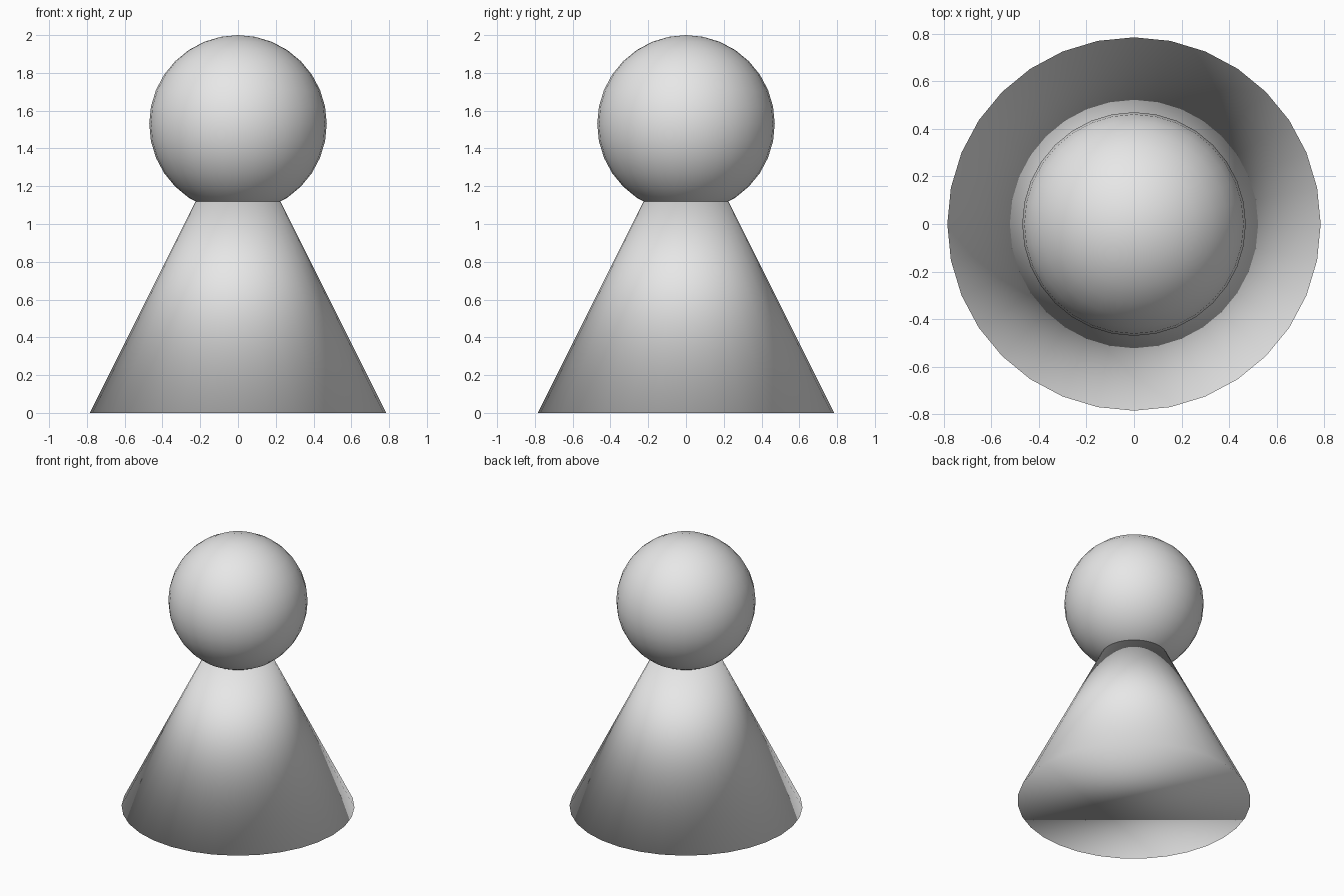
import bpy

if "Cube" in bpy.data.objects:
    bpy.data.objects.remove(bpy.data.objects["Cube"])

RADIUS = 0.785          # cone base radius; its height is twice that
HEAD_RADIUS = 0.47

grey = bpy.data.materials.new("plain grey")
grey.diffuse_color = (0.8, 0.8, 0.8, 1.0)
grey.use_nodes = True
grey.node_tree.nodes["Principled BSDF"].inputs["Base Color"].default_value = grey.diffuse_color


def finish(name):
    """Name the new part, colour it and shade it fully smooth."""
    part = bpy.context.object
    part.name = name
    part.data.materials.append(grey)
    bpy.ops.object.shade_smooth()


# Body: full cone whose tip is hidden inside the head
bpy.ops.mesh.primitive_cone_add(vertices=32, radius1=RADIUS, radius2=0,
                                depth=2 * RADIUS, location=(0, 0, RADIUS))
finish("body")

# Head: sphere touching the 2 unit height
bpy.ops.mesh.primitive_uv_sphere_add(segments=32, ring_count=16, radius=HEAD_RADIUS,
                                     location=(0, 0, 2 - HEAD_RADIUS))
finish("head")
